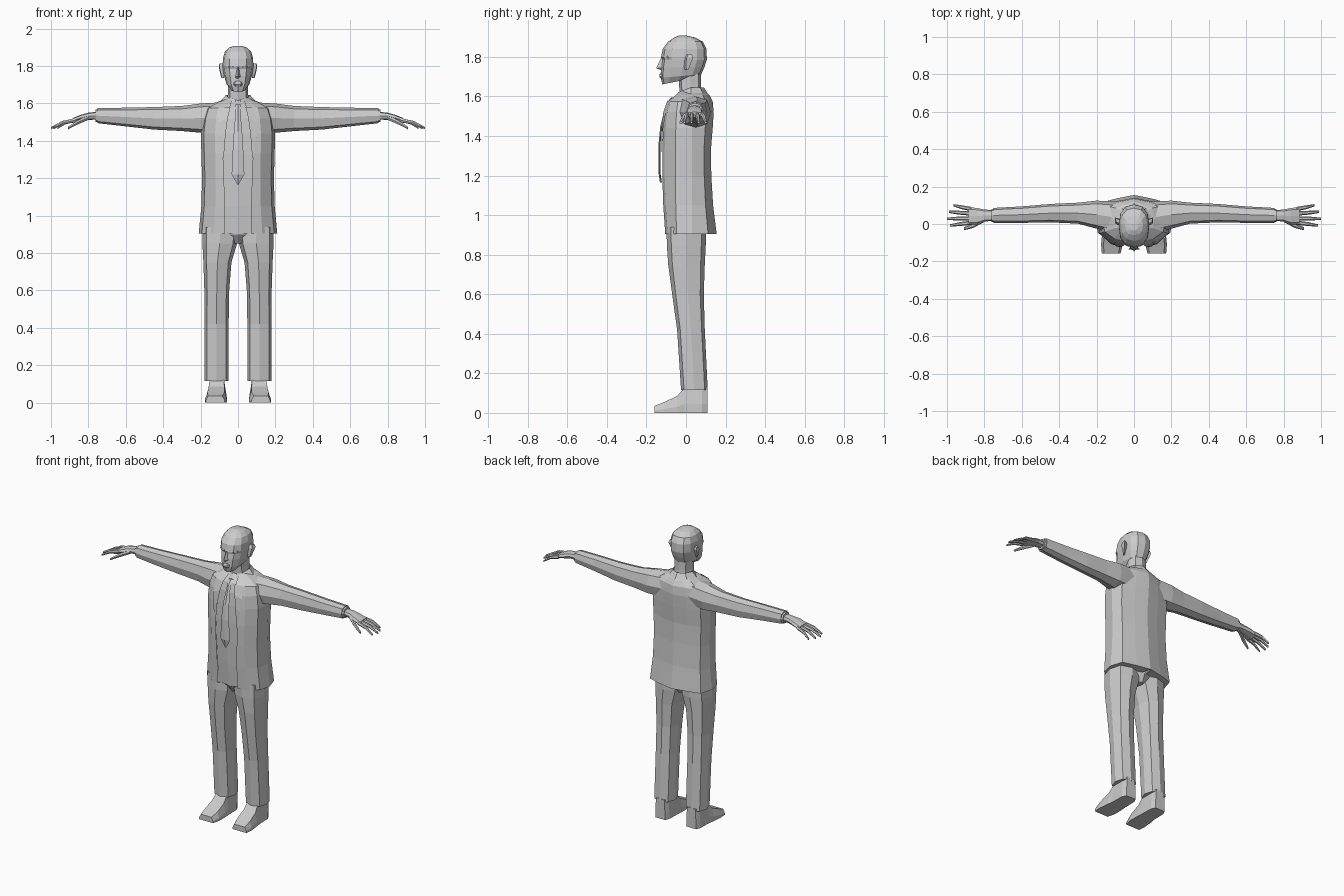
import bpy, bmesh
from math import sin, cos, pi, radians
from mathutils import Vector


def loft(name, rings, mirror=False, closed=True, caps=(True, True)):
    bm = bmesh.new()
    rows = [[bm.verts.new(p) for p in r] for r in rings]
    n = len(rows[0])
    for a, b in zip(rows, rows[1:]):
        for i in range(n if closed else n - 1):
            j = (i + 1) % n
            bm.faces.new((a[i], a[j], b[j], b[i]))
    if caps[0]:
        bm.faces.new(rows[0][::-1])
    if caps[1]:
        bm.faces.new(rows[-1])
    bmesh.ops.recalc_face_normals(bm, faces=bm.faces)
    me = bpy.data.meshes.new(name)
    bm.to_mesh(me)
    bm.free()
    ob = bpy.data.objects.new(name, me)
    bpy.context.collection.objects.link(ob)
    if mirror:
        ob.modifiers.new("Mirror", 'MIRROR').use_axis = (True, False, False)
    return ob


def power(v, p):
    return (1 if v >= 0 else -1) * abs(round(v, 6)) ** p


def ring(axis, at, c1, r1, c2, r2, n=8, p=0.75):
    """Rounded-box section across the z or x axis."""
    pts = []
    for k in range(n):
        t = 2 * pi * k / n
        u, v = c1 + r1 * power(cos(t), p), c2 + r2 * power(sin(t), p)
        pts.append(Vector((u, v, at)) if axis == 'z' else Vector((at, u, v)))
    return pts


def span(z, x0, x1, y0, y1, n=8, p=0.75):
    return ring('z', z, (x0 + x1) / 2, (x1 - x0) / 2, (y0 + y1) / 2, (y1 - y0) / 2, n, p)


# Trouser legs and seat
legs = [(.115, .05, .18, -.025, .11), (.42, .05, .18, -.045, .095), (.6, .047, .18, -.07, .09),
        (.75, .035, .185, -.09, .095), (.85, .005, .19, -.097, .1), (.94, 0, .19, -.098, .1)]
loft("trouser_leg", [span(*l) for l in legs], mirror=True)
loft("trouser_seat", [span(.85, -.02, .02, -.06, .08), span(.9, -.1, .1, -.094, .1),
                      span(.95, -.12, .12, -.098, .1)])

# Shoes, from heel to toe: y, centre x, sole half width, top half width, height
shoe = []
for y, c, wb, wt, h in [(.108, .113, .035, .03, .13), (.08, .113, .048, .038, .13),
                        (-.01, .113, .05, .038, .125), (-.045, .115, .055, .042, .085),
                        (-.11, .118, .058, .045, .055), (-.158, .122, .05, .038, .036)]:
    shoe.append([(c - wb, y, 0), (c + wb, y, 0), (c + wb, y, h * .35),
                 (c + wt, y, h), (c - wt, y, h), (c - wb, y, h * .35)])
loft("shoe", shoe, mirror=True)

# Jacket body: z, front y, back y, half width, half opening
levels = [(.905, -.105, .155, .21, .07), (1.05, -.115, .137, .196, .07), (1.2, -.12, .128, .192, .075),
          (1.33, -.12, .126, .196, .08), (1.44, -.115, .135, .198, .07), (1.52, -.107, .14, .188, .055),
          (1.575, -.09, .135, .17, .045), (1.608, -.05, .118, .11, .035), (1.625, -.03, .09, .06, .03)]
jacket, shirt = [], []
for z, f, b, w, o in levels:
    jacket.append([(o, f, z), (max(.62 * w, o), f + .012, z), (.92 * w, f * .45, z), (w, .03, z),
                   (.88 * w, b * .72, z), (.45 * w, b * .88, z), (0, b, z)])
    shirt.append([(0, f + .008, z), (o + .01, f + .016, z), (o + .01, .08, z), (0, .08, z)])
loft("jacket", jacket, mirror=True, closed=False, caps=(True, False))
loft("shirt", shirt, mirror=True, closed=False, caps=(True, True))

# Lapels
loft("lapel", [[(.04, -.094, 1.58), (.085, -.085, 1.575)], [(.055, -.115, 1.52), (.105, -.106, 1.5)],
               [(.066, -.122, 1.44), (.098, -.118, 1.42)], [(.076, -.124, 1.31), (.082, -.123, 1.31)]],
     mirror=True, closed=False, caps=(False, False))

# Tie hanging in front of the shirt
tie = [(1.595, .016, -.075), (1.565, .012, -.1), (1.45, .022, -.13), (1.35, .028, -.14),
       (1.22, .034, -.14), (1.165, .003, -.132)]
loft("tie", [[(-w, y + .006, z), (0, y, z), (w, y + .006, z), (0, y + .01, z)] for z, w, y in tie])

# Collar: stand and folded flap, open at the front
collar = []
for rx, ry, z, drop in [(.055, .055, 1.6, .02), (.064, .066, 1.645, .025), (.108, .095, 1.6, .035)]:
    collar.append([(rx * cos(radians(a)), .025 + ry * sin(radians(a)), z + drop * min(0, sin(radians(a))))
                   for a in (90, 45, 0, -40, -78)])
loft("collar", collar, mirror=True, closed=False, caps=(False, False))

# Sleeves: x, centre y, half depth, centre z, half height
sleeve = [(.1, .035, .085, 1.525, .08), (.2, .05, .075, 1.521, .078), (.3, .058, .056, 1.519, .067),
          (.45, .058, .049, 1.52, .06), (.6, .05, .044, 1.527, .05), (.75, .046, .04, 1.534, .04)]
loft("sleeve", [ring('x', *s) for s in sleeve], mirror=True)
loft("shirt_cuff", [ring('x', .74, .046, .036, 1.534, .035), ring('x', .762, .046, .035, 1.534, .033)],
     mirror=True)

# Hand
palm = [(.74, .046, .028, 1.535, .022), (.8, .045, .032, 1.531, .019), (.84, .042, .044, 1.522, .017),
        (.885, .043, .046, 1.508, .013)]
loft("palm", [ring('x', *s) for s in palm], mirror=True)


def finger(name, path, radius):
    loft(name, [ring('x', x, y, radius * s, z, radius * s, 6, 1)
                for (x, y, z), s in zip(path, (1.1, 1, .6))], mirror=True)


for i, (y0, y1, tip) in enumerate([(.08, .1, .965), (.056, .065, .99), (.03, .028, 1.0), (.007, -.008, .985)]):
    finger("finger_%d" % (i + 1), [(.87, y0, 1.51), ((.88 + tip) / 2, (y0 + y1) / 2, 1.497),
                                   (tip, y1, 1.468)], .0105)
finger("thumb", [(.8, .025, 1.524), (.86, -.008, 1.497), (.91, -.026, 1.467)], .013)

# Neck and head
loft("neck", [span(1.58, -.058, .058, -.03, .08), span(1.66, -.054, .054, -.035, .075),
              span(1.72, -.054, .054, -.04, .075)])
skull = [(1.685, .04, -.12, .05), (1.705, .062, -.128, .077), (1.75, .075, -.126, .094),
         (1.785, .081, -.12, .105), (1.8, .082, -.126, .105), (1.84, .081, -.118, .104),
         (1.877, .07, -.09, .085), (1.898, .048, -.06, .045), (1.908, .02, -.035, .0)]
head = [span(z, -w, w, f, b, 12, .82) for z, w, f, b in skull]
for v in head[0]:
    v.z += .2 * v.y
for v in head[1]:
    v.z += .08 * v.y
loft("head", head)

# Facial features
loft("nose", [[(-w, -.105, z), (0, y, z), (w, -.105, z)] for z, w, y in
              [(1.73, .02, -.122), (1.743, .022, -.15), (1.77, .015, -.138), (1.8, .009, -.124)]])
loft("lips", [[(-w, -.105, z), (-w * .5, y, z), (w * .5, y, z), (w, -.105, z)] for z, w, y in
              [(1.69, .02, -.128), (1.7, .032, -.135), (1.712, .03, -.134), (1.72, .015, -.128)]])
loft("brow", [[(x, y, z - .005), (x, y - .012, z - .003), (x, y - .01, z + .006), (x, y + .005, z + .006)]
              for x, y, z in [(.014, -.113, 1.797), (.04, -.105, 1.801), (.062, -.085, 1.797)]], mirror=True)
loft("ear", [[(.074, y0, z), (x, y0 + .01, z), (x + .003, y1, z), (.074, y1 - .01, z)]
             for z, x, y0, y1 in [(1.735, .086, -.008, .012), (1.76, .092, -.01, .022),
                                  (1.795, .1, -.008, .036), (1.812, .096, .002, .03)]], mirror=True)
